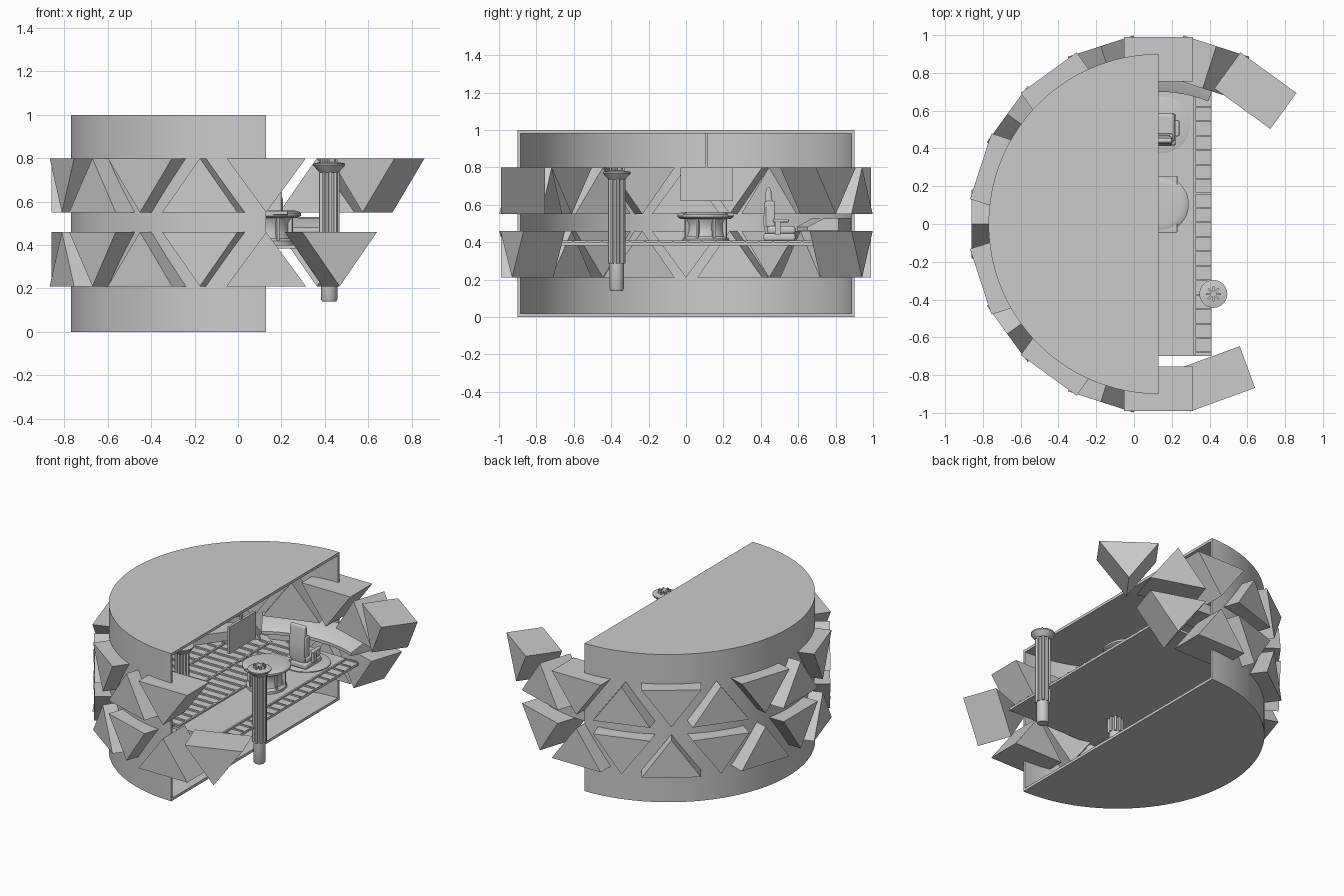
import bpy, bmesh, math
from math import sin, cos, pi, radians
from mathutils import Matrix, Vector

if "Cube" in bpy.data.objects:
    bpy.data.objects.remove(bpy.data.objects["Cube"])

CX = 0.13          # centre line of the half drum


def finish(name, bm, smooth=False, bevel=0):
    bmesh.ops.recalc_face_normals(bm, faces=bm.faces)
    me = bpy.data.meshes.new(name)
    bm.to_mesh(me)
    bm.free()
    ob = bpy.data.objects.new(name, me)
    bpy.context.collection.objects.link(ob)
    if bevel:
        m = ob.modifiers.new("bevel", 'BEVEL')
        m.width, m.segments = bevel, 3
    if smooth:
        bpy.ops.object.select_all(action='DESELECT')
        ob.select_set(True)
        bpy.context.view_layer.objects.active = ob
        bpy.ops.object.shade_smooth_by_angle(angle=radians(35))
    return ob


def prism(name, pts, z0, z1, mat=None, smooth=False, bevel=0):
    """Extrude a flat outline from z0 to z1, then place it with mat."""
    bm = bmesh.new()
    lo = [bm.verts.new((x, y, z0)) for x, y in pts]
    hi = [bm.verts.new((x, y, z1)) for x, y in pts]
    n = len(pts)
    bm.faces.new(lo[::-1])
    bm.faces.new(hi)
    for i in range(n):
        bm.faces.new((lo[i], lo[(i + 1) % n], hi[(i + 1) % n], hi[i]))
    if mat:
        bm.transform(mat)
    return finish(name, bm, smooth, bevel)


def box(name, loc, size, bevel=0, tilt=None):
    bm = bmesh.new()
    bmesh.ops.create_cube(bm, size=1)
    bm.transform(Matrix.Diagonal((*size, 1)))
    if tilt:
        bm.transform(Matrix.Rotation(tilt[0], 4, tilt[1]))
    bm.transform(Matrix.Translation(loc))
    return finish(name, bm, bevel > 0, bevel)


def lathe(name, x, y, profile, steps=32):
    bm = bmesh.new()
    vs = [bm.verts.new((r, 0, z)) for r, z in profile]
    es = [bm.edges.new(p) for p in zip(vs, vs[1:])]
    bmesh.ops.spin(bm, geom=vs + es, axis=(0, 0, 1), cent=(0, 0, 0), angle=2 * pi, steps=steps)
    bmesh.ops.remove_doubles(bm, verts=bm.verts, dist=1e-5)
    bm.transform(Matrix.Translation((x, y, 0)))
    return finish(name, bm, True)


def arc(r, a0, a1, n):
    return [(CX + r * cos(radians(a0 + (a1 - a0) * i / n)),
             r * sin(radians(a0 + (a1 - a0) * i / n))) for i in range(n + 1)]


# Half drum shell: curved wall, ground plate and roof plate
prism("drum_wall", arc(0.9, 90, 270, 64) + arc(0.885, 270, 90, 64), 0, 1, smooth=True)
prism("drum_bottom", arc(0.89, 90, 270, 64), 0, 0.018)
prism("drum_roof", arc(0.89, 90, 270, 64), 0.982, 1)

# Two rings of triangular wall blocks, pointing up and down in turn
HW = 0.183


def wall_block(name, angle, z0, z1, up):
    a = radians(angle)
    out = Vector((cos(a), sin(a), 0))
    side = Vector((-sin(a), cos(a), 0))
    m = Matrix((side, (0, 0, 1), out)).transposed().to_4x4()
    m.translation = (CX, 0, 0)
    pts = [(-HW, z0), (HW, z0), (0, z1)] if up else [(HW, z1), (-HW, z1), (0, z0)]
    prism(name, pts, 0.755, 0.99, m)


for i in range(13):
    wall_block(f"upper_block_{i}", 54 + 18 * i, 0.55, 0.80, i % 2 == 1)
    wall_block(f"lower_block_{i}", 72 + 18 * i + (2 if i == 12 else 0), 0.21, 0.46, i % 2 == 1)

# Floor deck with raised slats and rails
prism("deck", arc(0.86, 90 + 35, 270 - 35, 40) + [(CX, -0.70), (0.41, -0.70), (0.41, 0.715), (CX, 0.715)],
      0.383, 0.400)
ys = [-0.68 + 0.0765 * i for i in range(19)]
for i, y in enumerate(ys):
    back = CX - math.sqrt(0.74 ** 2 - y * y)
    box(f"outer_slat_{i}", (0.365, y, 0.404), (0.088, 0.008, 0.01))
    if back < 0.04:
        box(f"inner_slat_{i}", ((back + 0.04) / 2, y, 0.404), (0.04 - back, 0.014, 0.01))
for x, h in ((0.32, 0.69), (0.04, 0.69), (-0.2, 0.64), (-0.42, 0.45)):
    box("deck_rail", (x, 0, 0.404), (0.012, 2 * h, 0.012))

# Fluted columns with flared capitals
for name, x in (("front_column", 0.42), ("rear_column", 2 * CX - 0.42)):
    y = -0.37
    lathe(name + "_foot", x, y, [(0, 0.14), (0.033, 0.14), (0.038, 0.15), (0.038, 0.29), (0, 0.29)], 24)
    flutes = []
    for i in range(48):
        r = 0.047 if i % 6 in (0, 1, 2) else 0.036
        flutes.append((x + r * cos(2 * pi * i / 48), y + r * sin(2 * pi * i / 48)))
    prism(name + "_shaft", flutes, 0.285, 0.755)
    lathe(name + "_capital", x, y, [(0, 0.735), (0.045, 0.735), (0.074, 0.768), (0.074, 0.776),
                                    (0.04, 0.782), (0, 0.782)], 24)
    for k in range(4):
        box(name + "_fin", (x, y, 0.788), (0.08, 0.01, 0.022), tilt=(k * pi / 4, 'Z'))

# Round control table with square rear top
TX, TY = 0.14, 0.105
lathe("table_base", TX, TY, [(0, 0.40), (0.125, 0.40), (0.125, 0.418), (0.108, 0.43), (0.1, 0.46),
                             (0.1, 0.50), (0.118, 0.53), (0, 0.53)], 40)
lathe("table_top", TX, TY, [(0, 0.525), (0.135, 0.525), (0.15, 0.535), (0.15, 0.548),
                            (0.135, 0.557), (0.11, 0.56), (0, 0.56)], 48)
box("table_panel", (0.155, TY, 0.548), (0.15, 0.30, 0.018), 0.004)
for k in range(8):
    a = k * pi / 4 + pi / 8
    box("table_rib", (TX + 0.105 * cos(a), TY + 0.105 * sin(a), 0.475), (0.03, 0.012, 0.11), tilt=(a, 'Z'))

# Swivel chair facing the curved desk
SX, SY = 0.145, 0.53
lathe("chair_floor_disc", SX, SY - 0.005, [(0, 0.395), (0.15, 0.395), (0.15, 0.406), (0.14, 0.409), (0, 0.409)], 48)
box("chair_plinth", (SX, SY - 0.03, 0.427), (0.15, 0.17, 0.04), 0.012)
box("chair_seat", (SX, SY - 0.02, 0.465), (0.14, 0.15, 0.045), 0.016)
# side outline of the backrest, extruded across the chair
back = [(0.425, 0.44), (0.413, 0.50), (0.418, 0.58), (0.424, 0.65), (0.428, 0.685), (0.44, 0.695),
        (0.455, 0.685), (0.458, 0.64), (0.468, 0.60), (0.466, 0.54), (0.48, 0.49), (0.48, 0.44)]
to_side = Matrix(((0, 0, 1, SX), (1, 0, 0, 0), (0, 1, 0, 0), (0, 0, 0, 1)))
prism("chair_back", back, -0.055, 0.055, to_side, True, 0.01)
for s in (-1, 1):
    box("chair_arm", (SX + s * 0.083, 0.507, 0.515), (0.024, 0.085, 0.018), 0.006)
    box("chair_arm_post", (SX + s * 0.083, 0.49, 0.475), (0.016, 0.03, 0.07))
    box("chair_back_wing", (SX + s * 0.052, 0.452, 0.55), (0.02, 0.05, 0.14), 0.008)

# Curved desk along the wall, with a sloped rear ledge
bm = bmesh.new()
section = [(0.70, 0.462), (0.70, 0.482), (0.79, 0.525), (0.88, 0.53), (0.88, 0.462)]
rings = []
for i in range(25):
    a = radians(68 + 54 * i / 24)
    rings.append([bm.verts.new((CX + r * cos(a), r * sin(a), z)) for r, z in section])
for p, q in zip(rings, rings[1:]):
    for j in range(5):
        k = (j + 1) % 5
        bm.faces.new((p[j], p[k], q[k], q[j]))
bm.faces.new(rings[0])
bm.faces.new(rings[-1])
finish("curved_desk", bm, True)

# Hanging display panel
box("display_panel", (-0.05, 0.11, 0.71), (0.018, 0.28, 0.18))
box("display_hanger", (-0.055, 0.11, 0.89), (0.014, 0.016, 0.19))
